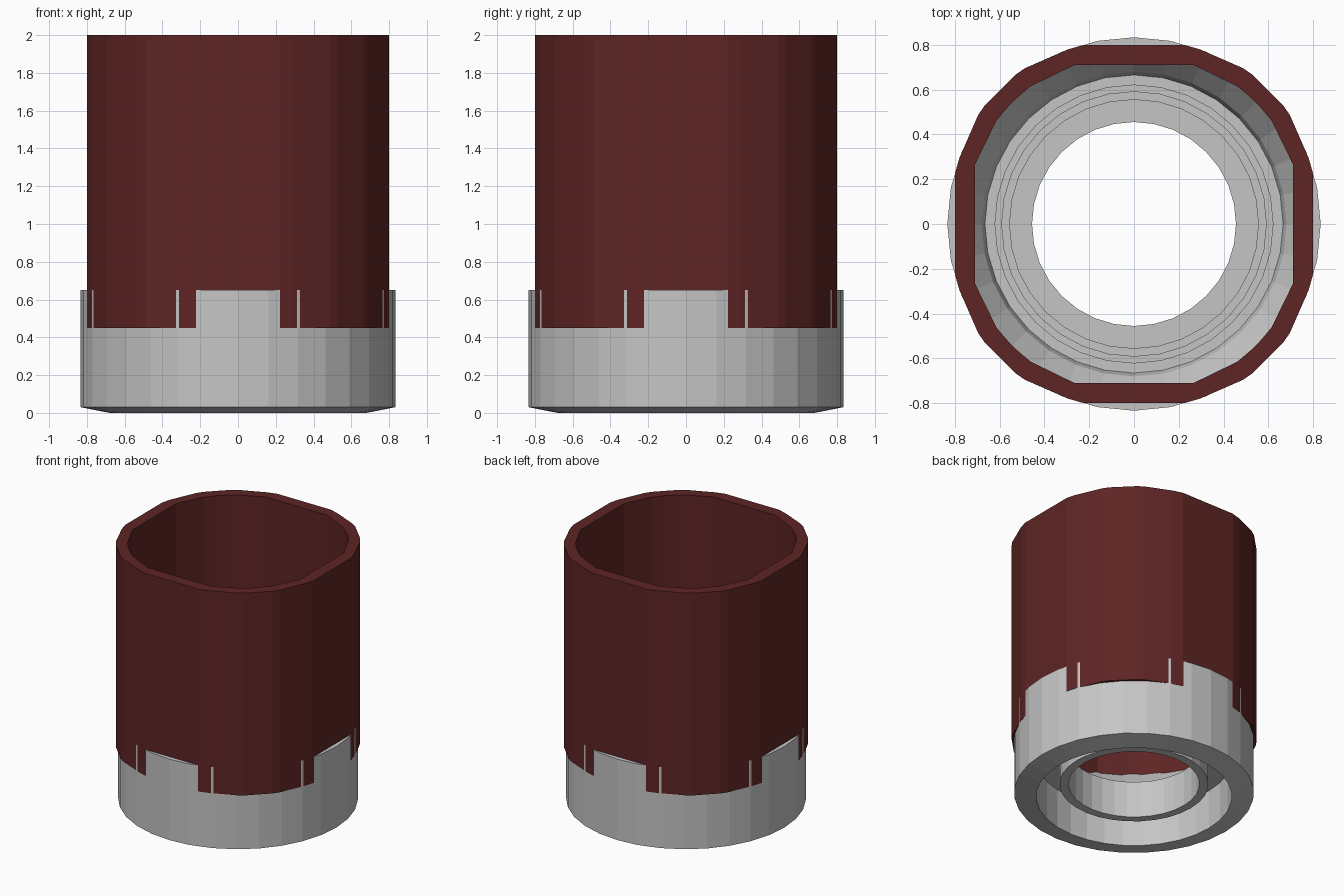
import bpy
import bmesh
import math

cube = bpy.data.objects.get("Cube")
if cube:
    bpy.data.objects.remove(cube, do_unlink=True)


def material(name, rgb):
    mat = bpy.data.materials.new(name)
    color = (*rgb, 1.0)
    mat.diffuse_color = color
    mat.use_nodes = True
    mat.node_tree.nodes["Principled BSDF"].inputs["Base Color"].default_value = color
    return mat


def loops_to_object(name, loops, mat):
    """Skin equal-length closed loops into a closed ring, the last joining the first."""
    bm = bmesh.new()
    rings = [[bm.verts.new(p) for p in loop] for loop in loops]
    for a, b in zip(rings, rings[1:] + rings[:1]):
        for i in range(len(a)):
            j = (i + 1) % len(a)
            bm.faces.new((a[i], a[j], b[j], b[i]))
    bmesh.ops.recalc_face_normals(bm, faces=bm.faces)
    mesh = bpy.data.meshes.new(name)
    bm.to_mesh(mesh)
    bm.free()
    mesh.materials.append(mat)
    obj = bpy.data.objects.new(name, mesh)
    bpy.context.collection.objects.link(obj)
    return obj


def four_fold(points):
    """Mirror half a corner across the diagonal, then turn it into all four corners."""
    corner = points + [(y, x) for x, y in reversed(points)]
    outline = []
    for _ in range(4):
        outline += corner
        corner = [(y, -x) for x, y in corner]
    return outline


def at_height(outline, z):
    return [(x, y, z) for x, y in outline]


def circle(radius, z, sides=32):
    return [(radius * math.cos(math.tau * i / sides),
             radius * math.sin(math.tau * i / sides), z) for i in range(sides)]


red = material("dark red", (0.113, 0.018, 0.018))
grey = material("light grey", (0.56, 0.56, 0.56))

# Upper sleeve: rounded polygonal tube
outer = four_fold([(0.225, 0.799), (0.295, 0.779), (0.487, 0.695), (0.53, 0.665)])
inner = four_fold([(0.265, 0.71), (0.36, 0.663), (0.46, 0.615), (0.525, 0.56)])
loops_to_object("upper_sleeve", [at_height(outer, 0.45), at_height(outer, 2.0),
                                 at_height(inner, 2.0), at_height(inner, 0.45)], red)

# Base collar: outer wall, funnel, stepped floor, centre tube and underside channel
profile = [
    (0.833, 0.03), (0.833, 0.65), (0.79, 0.65), (0.68, 0.50), (0.665, 0.44),
    (0.62, 0.44), (0.62, 0.42), (0.59, 0.42), (0.59, 0.40), (0.555, 0.40),
    (0.555, 0.38), (0.455, 0.38), (0.455, 0.10), (0.517, 0.10),
    (0.517, 0.30), (0.68, 0.30), (0.68, 0.0),
]
loops_to_object("base_collar", [circle(r, z) for r, z in profile], grey)
